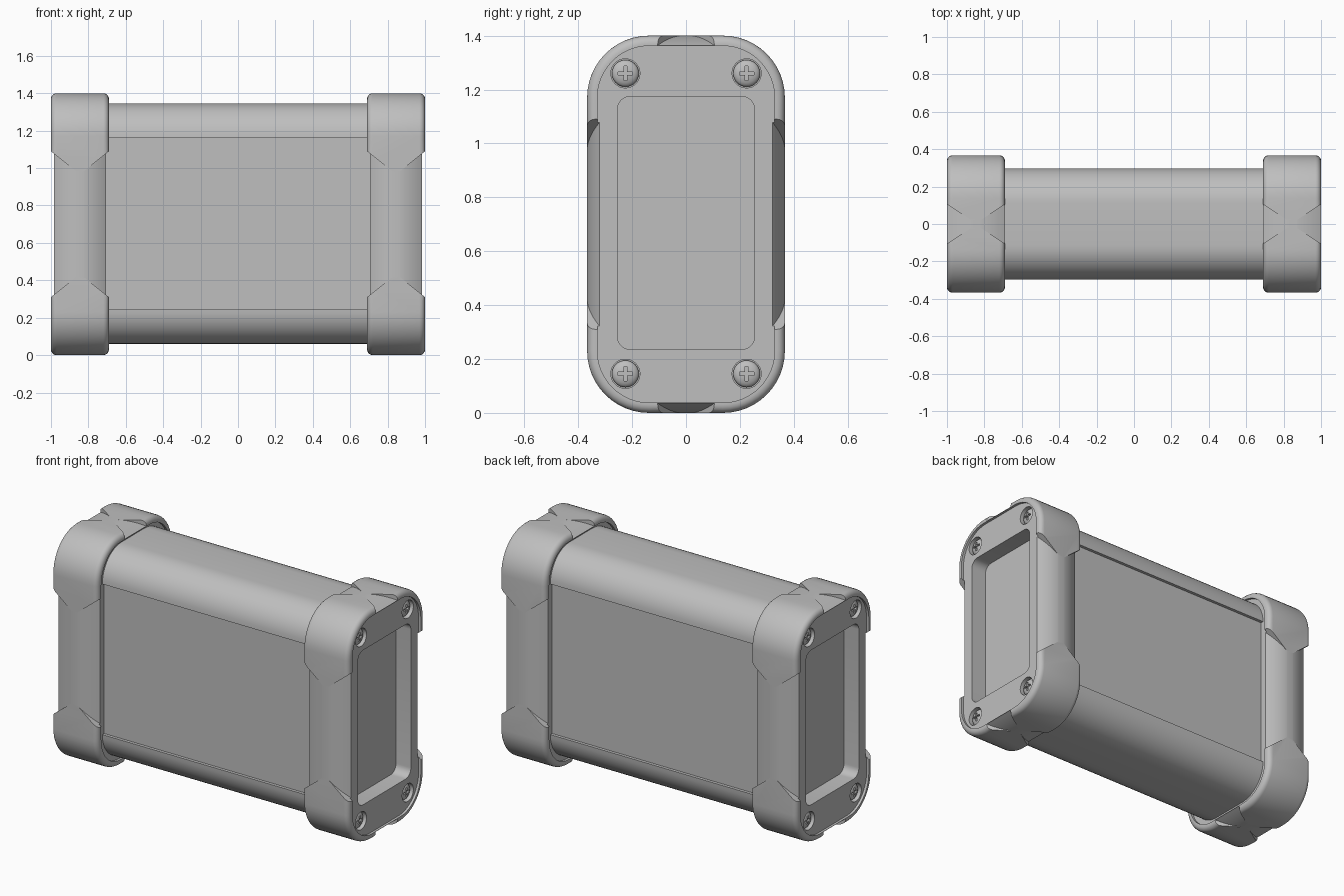
import bpy
import bmesh
from math import sin, cos, pi

if "Cube" in bpy.data.objects:
    bpy.data.objects.remove(bpy.data.objects["Cube"], do_unlink=True)

MID_Z = 0.70          # height of the enclosure's long axis
CAP_MID = 0.845       # x centre of an end cap
CAP_HALF = 0.155      # half of the cap's length along x
CAP_Y, CAP_Z, CAP_R = 0.367, 0.70, 0.23
PLATE_X = 0.985       # end plate, slightly behind the lip

grey = bpy.data.materials.new("plain_grey")
grey.use_nodes = True
COLOUR = (0.52, 0.52, 0.52, 1)
grey.diffuse_color = COLOUR
grey.node_tree.nodes["Principled BSDF"].inputs["Base Color"].default_value = COLOUR


def rounded(x, hy, hz, r, y=0, z=MID_Z, step=0, segs=12):
    """Rounded rectangle across x; step sinks the flat long sides inward."""
    pts = []
    for k, (sy, sz) in enumerate(((1, 1), (-1, 1), (-1, -1), (1, -1))):
        arc = []
        for i in range(segs + 1):
            a = (k + i / segs) * pi / 2
            arc.append((x, y + sy * (hy - r) + r * cos(a), z + sz * (hz - r) + r * sin(a)))
        if step:
            sunk = (x, y + sy * (hy - step), z + sz * (hz - r))
            arc = [sunk] + arc if k % 2 == 0 else arc + [sunk]
        pts += arc
    return pts


def disc(x, r, y, z, n=32):
    return [(x, y + r * cos(2 * pi * i / n), z + r * sin(2 * pi * i / n)) for i in range(n)]


def loft(bm, sections):
    """Closed solid through sections that have equal point counts."""
    rings = [[bm.verts.new(p) for p in s] for s in sections]
    n = len(rings[0])
    for a, b in zip(rings, rings[1:]):
        for i in range(n):
            j = (i + 1) % n
            bm.faces.new((a[i], a[j], b[j], b[i]))
    bm.faces.new(rings[0][::-1])
    bm.faces.new(rings[-1])


def make(name, bm):
    bmesh.ops.recalc_face_normals(bm, faces=bm.faces)
    mesh = bpy.data.meshes.new(name)
    bm.to_mesh(mesh)
    bm.free()
    mesh.materials.append(grey)
    obj = bpy.data.objects.new(name, mesh)
    bpy.context.collection.objects.link(obj)
    return obj


def finish(obj, cutter=None, mirror=None):
    """Apply the cut and the mirroring, then smooth the rounded faces."""
    bpy.ops.object.select_all(action="DESELECT")
    obj.select_set(True)
    bpy.context.view_layer.objects.active = obj
    if cutter:
        cutter.hide_render = True
        mod = obj.modifiers.new("cut", "BOOLEAN")
        mod.object = cutter
        mod.operation = "DIFFERENCE"
        mod.solver = "EXACT"
        bpy.ops.object.modifier_apply(modifier=mod.name)
        bpy.data.objects.remove(cutter, do_unlink=True)
    if mirror:
        mod = obj.modifiers.new("mirror", "MIRROR")
        mod.use_axis = mirror
        mod.use_mirror_merge = False
        bpy.ops.object.modifier_apply(modifier=mod.name)
    bpy.ops.object.shade_smooth_by_angle(angle=pi / 6)


def barrel_cut(bm, top, side, reach, sag, h_end, slope):
    """Scoop both ends of a cap side, leaving a barrel-curved band."""
    sections = []
    for i in range(-14, 15):
        d = i / 12
        inner = reach - sag * d * d
        outer = reach + 0.1
        h = max(0.01, h_end - slope * CAP_HALF * (1 - abs(d)))
        x = CAP_MID + CAP_HALF * d
        quad = [(inner, -h), (inner, h), (outer, h), (outer, -h)]
        if top:
            sections.append([(x, v, MID_Z + side * u) for u, v in quad])
        else:
            sections.append([(x, side * u, MID_Z + v) for u, v in quad])
    loft(bm, sections)


# Extruded body with shallow sunken panels front and back
bm = bmesh.new()
loft(bm, [rounded(x, 0.297, 0.643, 0.185, z=0.703, step=0.018) for x in (-0.75, 0.75)])
finish(make("body_shell", bm))

# End caps with rounded lips
LIP, FILLET, SEGS = 0.038, 0.03, 5
edge = [(PLATE_X - CAP_MID, LIP), (CAP_HALF, LIP)]
for i in range(SEGS + 1):
    a = pi / 2 * i / SEGS
    edge.append((CAP_HALF - FILLET * (1 - cos(a)), FILLET * (1 - sin(a))))
outline = [(-d, inset) for d, inset in edge] + edge[::-1]
bm = bmesh.new()
loft(bm, [rounded(CAP_MID + d, CAP_Y - s, CAP_Z - s, CAP_R - s) for d, s in outline])
cap = make("end_caps", bm)

# Cap cuts: side scoops, end pocket and screw holes
SCREW_Y = 0.225
SCREW_Z = (0.145, 1.26)
bm = bmesh.new()
for s in (-1, 1):
    barrel_cut(bm, False, s, CAP_Y + 0.001, 0.058, 0.39, 0.8)
    barrel_cut(bm, True, s, CAP_Z + 0.001, 0.037, 0.105, 0.65)
loft(bm, [rounded(x, 0.255, 0.47, 0.05, z=0.705, segs=6) for x in (0.885, 1.05)])
for z in SCREW_Z:
    for s in (-1, 1):
        loft(bm, [disc(x, 0.054, s * SCREW_Y, z) for x in (0.948, 1.05)])
finish(cap, make("cap_cutter", bm), (True, False, False))

# Domed cross-head screws
ARM, THIN = 0.027, 0.006
for name, z in zip(("lower_screws", "upper_screws"), SCREW_Z):
    bm = bmesh.new()
    dome = [(0.94, 0.05), (0.958, 0.05)]
    for i in range(1, 6):
        a = pi / 2 * i / 6
        dome.append((0.958 + 0.022 * sin(a), 0.05 * cos(a)))
    loft(bm, [disc(x, r, SCREW_Y, z) for x, r in dome])
    screws = make(name, bm)
    bm = bmesh.new()
    quarter = [(ARM, -THIN), (ARM, THIN), (THIN, THIN)]
    plus = []
    for turn in range(4):
        plus += quarter
        quarter = [(-v, u) for u, v in quarter]
    loft(bm, [[(x, SCREW_Y + u, z + v) for u, v in plus] for x in (0.962, 1.0)])
    finish(screws, make("cross_cutter", bm), (True, True, False))
